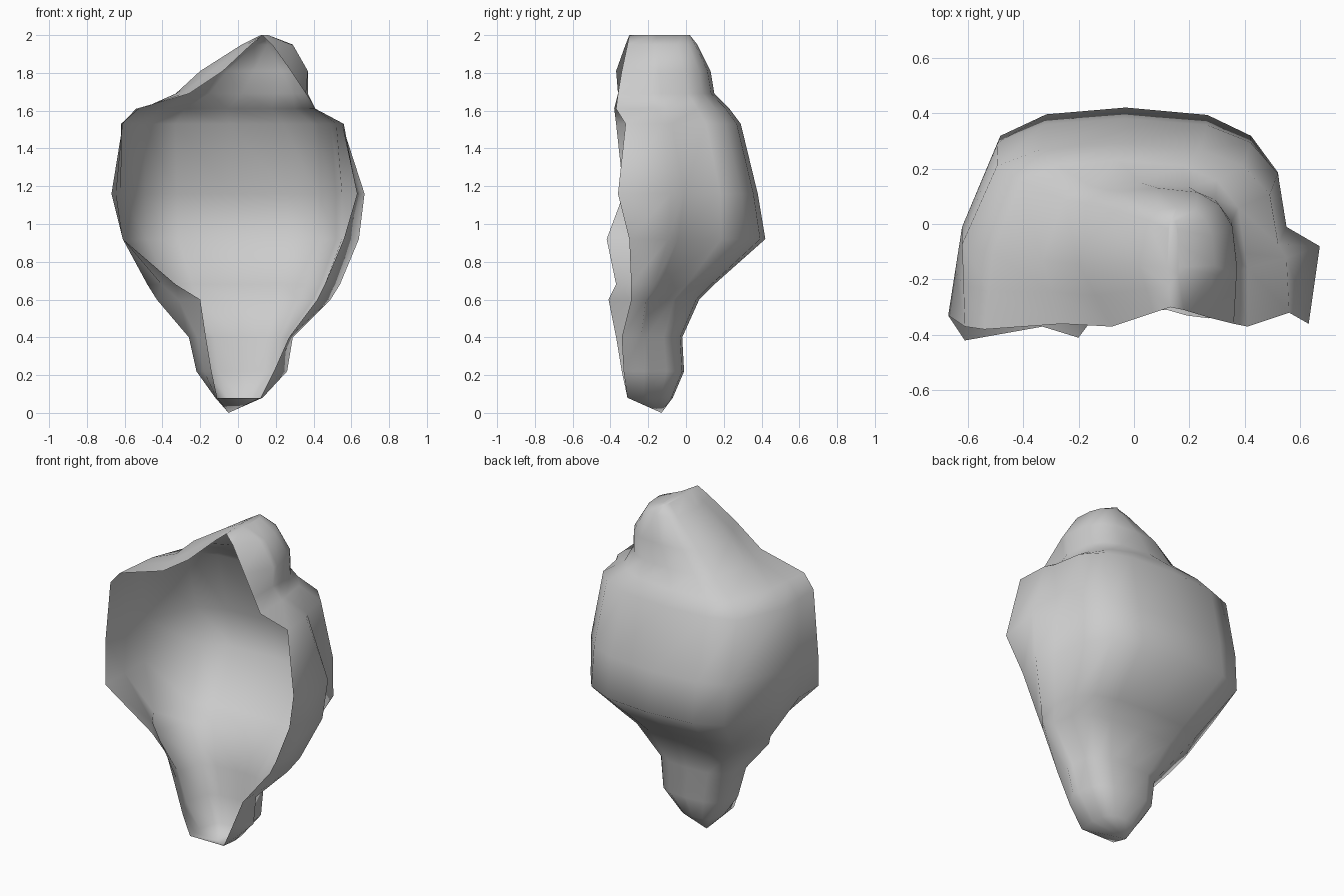
import bpy
import bmesh
from math import cos, sin, radians, copysign

default_cube = bpy.data.objects.get("Cube")
if default_cube:
    bpy.data.objects.remove(default_cube, do_unlink=True)

# Angles of the section points: one broad facet on the left, rounder on the right
ARC_ANGLES = (180, 135, 112, 90, 67, 45, 22, 0)
SQUARENESS = 0.72   # below one makes the sections boxier than an ellipse

# Cross-sections from crown to foot:
# height, left lip x, left lip y, arc left, arc right, flare x, right lip x, right lip y, back y
SECTIONS = [
    (2.0, .13, -.3, .12, .16, .16, .13, -.3, .02),
    (1.95, .07, -.32, .02, .29, .28, .18, -.31, .06),
    (1.81, -.08, -.37, -.2, .37, .37, .28, -.34, .13),
    (1.69, -.26, -.36, -.33, .37, .36, .36, -.36, .15),
    (1.61, -.54, -.38, -.51, .4, .41, .41, -.37, .23),
    (1.53, -.61, -.37, -.62, .52, .55, .56, -.32, .29),
    (1.16, -.67, -.33, -.62, .55, .67, .63, -.36, .38),
    (.92, -.61, -.42, -.61, .55, .64, .56, -.3, .42),
    (.68, -.33, -.37, -.48, .46, .54, .46, -.29, .15),
    (.6, -.2, -.41, -.43, .42, .49, .42, -.29, .07),
    (.4, -.17, -.37, -.26, .27, .29, .27, -.34, -.02),
    (.22, -.14, -.34, -.22, .24, .26, .19, -.33, -.01),
    (.08, -.11, -.31, -.12, .13, .13, .12, -.31, -.07),
]
FOOT_TIP = (-.05, -.13, 0)


def soften(value):
    """Superellipse form of a sine or cosine."""
    return copysign(abs(value) ** SQUARENESS, value)


def section_points(height, left_x, left_y, arc_left, arc_right,
                   flare, right_x, right_y, back):
    """Open section running from the left lip, around the back, to the right lip."""
    side_y = left_y + 0.45 * (back - left_y)
    middle = (arc_left + arc_right) / 2
    half_width = (arc_right - arc_left) / 2
    points = [(left_x, left_y, height),
              ((left_x + arc_left) / 2, (left_y + side_y) / 2, height)]
    for degrees in ARC_ANGLES:
        angle = radians(degrees)
        points.append((middle + half_width * soften(cos(angle)),
                       side_y + (back - side_y) * soften(sin(angle)), height))
    points.append((flare, side_y * 0.8 + right_y * 0.2, height))
    points.append((right_x, right_y, height))
    return points


# Hollow shell lofted through the sections, open at the front
bm = bmesh.new()
rings = [[bm.verts.new(point) for point in section_points(*section)]
         for section in SECTIONS]
for upper, lower in zip(rings, rings[1:]):
    for i in range(len(upper) - 1):
        bm.faces.new((upper[i], lower[i], lower[i + 1], upper[i + 1]))

# Crown is closed by a flat cap, foot by a fan to its tip
bm.faces.new(rings[0])
tip = bm.verts.new(FOOT_TIP)
foot = rings[-1]
for i in range(len(foot)):
    bm.faces.new((foot[i - 1], tip, foot[i]))

bmesh.ops.remove_doubles(bm, verts=bm.verts, dist=0.002)
bmesh.ops.recalc_face_normals(bm, faces=bm.faces)
for face in bm.faces:
    face.smooth = True

mesh = bpy.data.meshes.new("hollow_shell")
bm.to_mesh(mesh)
bm.free()
shell = bpy.data.objects.new("hollow_shell", mesh)
bpy.context.collection.objects.link(shell)

# Plain grey colour
grey = bpy.data.materials.new("plain_grey")
grey.use_nodes = True
colour = (0.6, 0.6, 0.6, 1)
grey.diffuse_color = colour
grey.node_tree.nodes["Principled BSDF"].inputs["Base Color"].default_value = colour
mesh.materials.append(grey)
